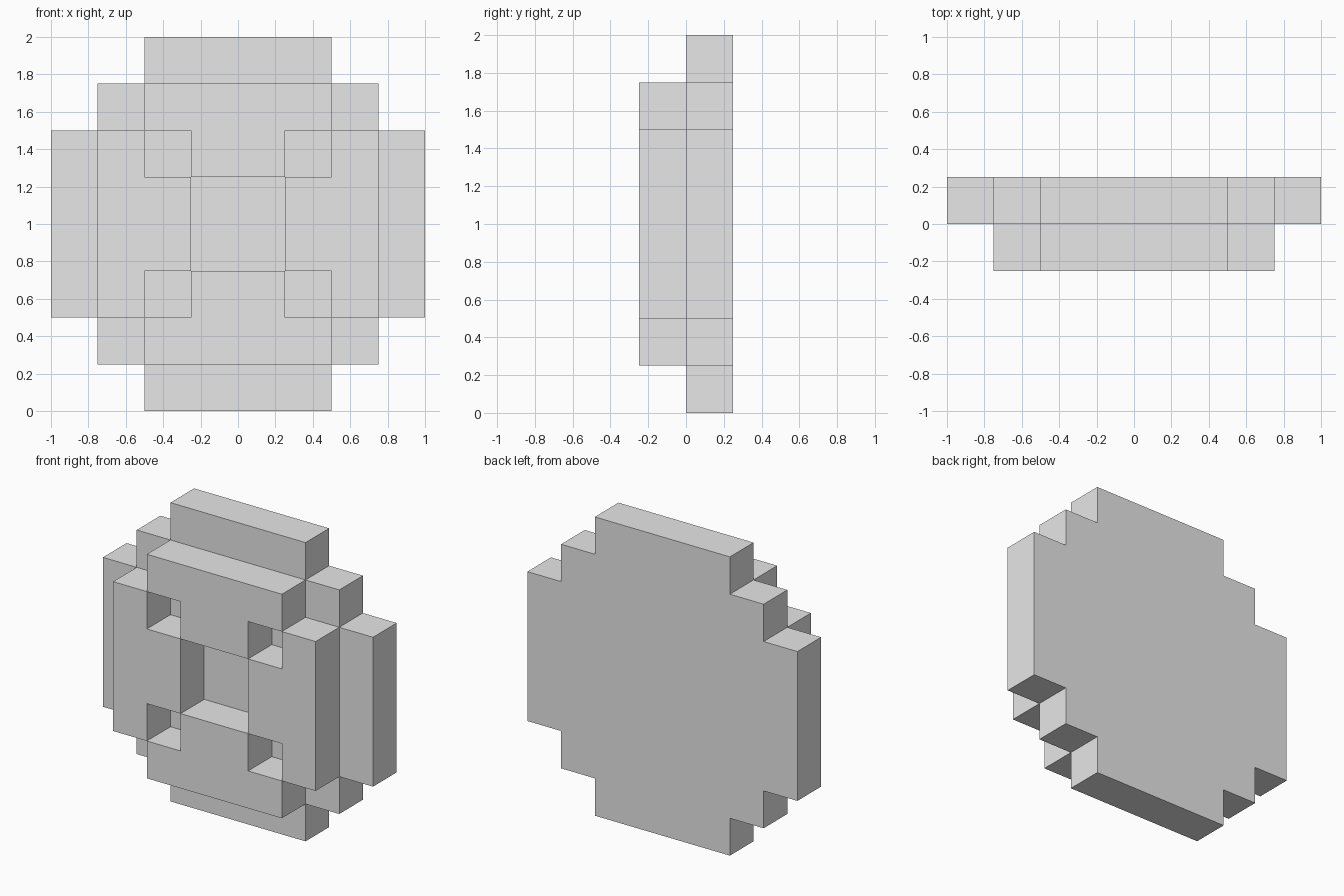
import bpy
import bmesh
from math import pi
from mathutils import Matrix, Vector

cube = bpy.data.objects.get("Cube")
if cube:
    bpy.data.objects.remove(cube, do_unlink=True)

U = 0.25       # block unit
CENTRE_Z = 1.0

# Single plain grey
GREY = (0.8, 0.8, 0.8, 1.0)
grey = bpy.data.materials.new("plain_grey")
grey.use_nodes = True
grey.diffuse_color = GREY
bsdf = next(n for n in grey.node_tree.nodes if n.type == "BSDF_PRINCIPLED")
bsdf.inputs["Base Color"].default_value = GREY


def slab(name, outline, y_front, angle=0.0):
    """Extrude an (x, z) outline in block units one unit back, turned about the centre."""
    bm = bmesh.new()
    face = bm.faces.new([bm.verts.new((x * U, y_front, z * U)) for x, z in outline])
    ext = bmesh.ops.extrude_face_region(bm, geom=[face])
    moved = [g for g in ext["geom"] if isinstance(g, bmesh.types.BMVert)]
    bmesh.ops.translate(bm, verts=moved, vec=Vector((0, U, 0)))
    turn = Matrix.Translation((0, 0, CENTRE_Z)) @ Matrix.Rotation(angle, 4, "Y")
    bmesh.ops.transform(bm, matrix=turn, verts=bm.verts)
    bmesh.ops.recalc_face_normals(bm, faces=bm.faces)
    mesh = bpy.data.meshes.new(name)
    bm.to_mesh(mesh)
    bm.free()
    mesh.materials.append(grey)
    obj = bpy.data.objects.new(name, mesh)
    bpy.context.collection.objects.link(obj)
    return obj


# Stepped back plate: one quarter of the outline, turned four times
quarter = [(4, 2), (3, 2), (3, 3), (2, 3), (2, 4)]
outline = []
for _ in range(4):
    outline += quarter
    quarter = [(-z, x) for x, z in quarter]
slab("back_plate", outline, 0.0)

# Four T-shaped raised blocks around the square centre recess
tee = [(-2, 3), (2, 3), (2, 2), (1, 2), (1, 1), (-1, 1), (-1, 2), (-2, 2)]
for i, side in enumerate(("top", "left", "bottom", "right")):
    slab(side + "_raised_block", tee, -U, i * pi / 2)
